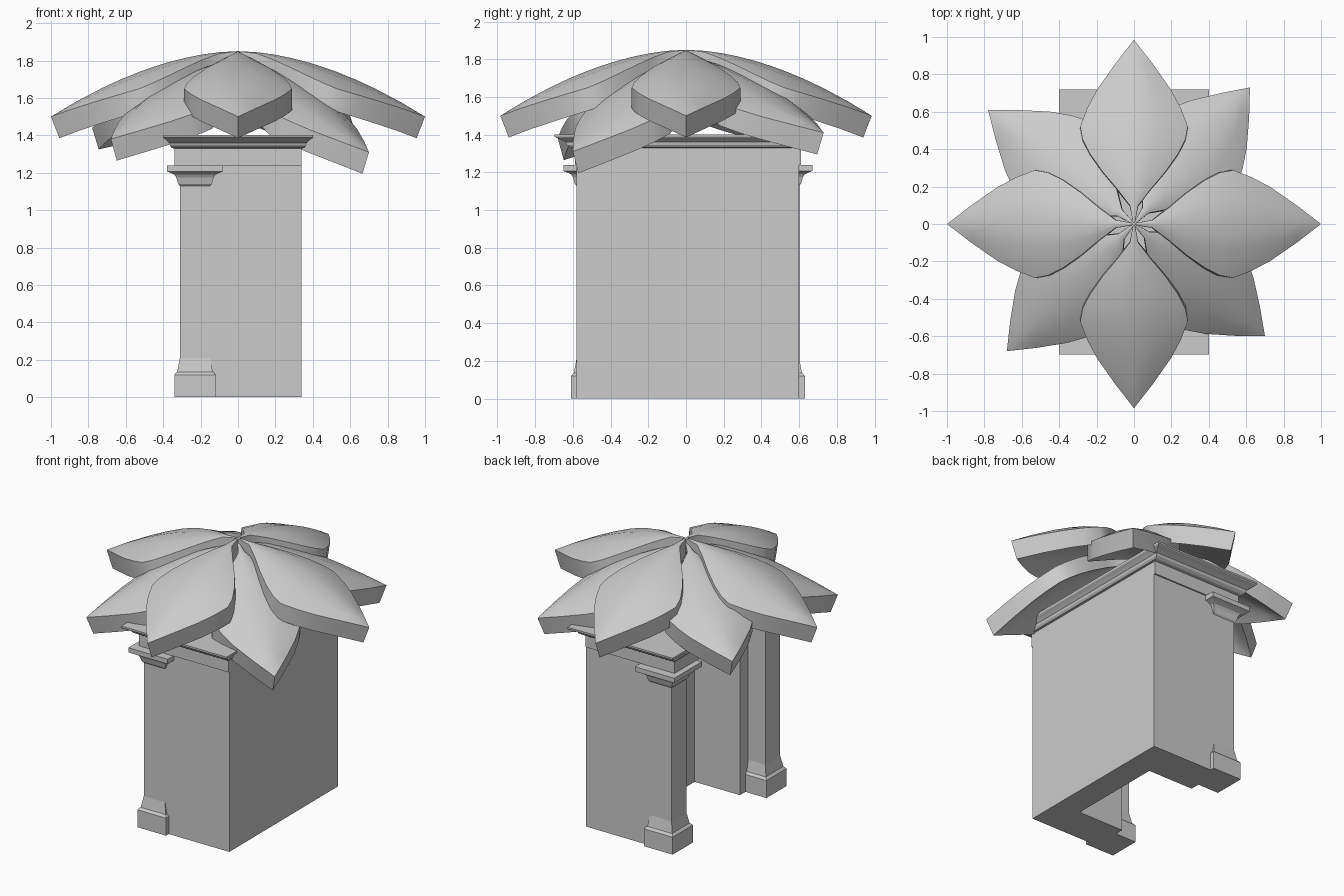
import bpy, bmesh, math

if "Cube" in bpy.data.objects:
    bpy.data.objects.remove(bpy.data.objects["Cube"])

def finish(name, bm, smooth=None):
    bmesh.ops.remove_doubles(bm, verts=bm.verts, dist=0.0005)
    bmesh.ops.recalc_face_normals(bm, faces=bm.faces)
    me = bpy.data.meshes.new(name)
    bm.to_mesh(me)
    bm.free()
    ob = bpy.data.objects.new(name, me)
    bpy.context.collection.objects.link(ob)
    if smooth:
        bpy.ops.object.select_all(action='DESELECT')
        ob.select_set(True)
        bpy.context.view_layer.objects.active = ob
        bpy.ops.object.shade_smooth_by_angle(angle=math.radians(smooth))
    return ob

def loft(name, cx, cy, rings):
    """Stack of rectangles (half x, half y, z) joined into a solid."""
    bm = bmesh.new()
    loops = [[bm.verts.new((cx + sx * hx, cy + sy * hy, z))
              for sx, sy in ((-1, -1), (1, -1), (1, 1), (-1, 1))] for hx, hy, z in rings]
    for a, b in zip(loops, loops[1:]):
        for i in range(4):
            j = (i + 1) % 4
            bm.faces.new((a[i], a[j], b[j], b[i]))
    bm.faces.new(loops[0])
    bm.faces.new(loops[-1])
    return finish(name, bm)

CY = 0.01

# U-shaped wall, open towards -x
plan = [(-.18, -.58), (.34, -.58), (.34, .60), (-.18, .60),
        (-.18, .345), (.165, .345), (.165, -.33), (-.18, -.33)]
bm = bmesh.new()
low = bm.faces.new([bm.verts.new((x, y, 0)) for x, y in plan])
ext = bmesh.ops.extrude_face_region(bm, geom=[low], use_keep_orig=True)
for v in [g for g in ext['geom'] if isinstance(g, bmesh.types.BMVert)]:
    v.co.z = 1.24
finish("wall", bm)

# Corner columns with plinth, shaft and moulded capital
column = [(.11, 0), (.11, .12), (.10, .132), (.095, .135), (.081, .21),
          (.081, 1.13), (.09, 1.14), (.10, 1.175), (.11, 1.19),
          (.132, 1.2), (.15, 1.207), (.15, 1.24)]
for name, s in (("front_column", -1), ("back_column", 1)):
    loft(name, -.23, CY + s * .51, [(h, h, z) for h, z in column])

# Entablature and flared cornice
scale = [(1, 1.24), (1, 1.33), (1.04, 1.332), (1.07, 1.345), (1.08, 1.36),
         (1.13, 1.375), (1.17, 1.385), (1.18, 1.39), (1.18, 1.402)]
loft("cornice", 0, CY, [(.34 * k, .60 * k, z) for k, z in scale])

# Leaf-shaped roof petals: outline as (radius, half width)
outline = [(0, .004), (.10, .022), (.19, .09), (.28, .165), (.38, .235), (.46, .275), (.53, .288),
           (.63, .25), (.73, .197), (.87, .10), (1, 0)]
ACROSS = [-1, -.5, 0, .5, 1]

def petal(name, angle, length, z_root, z_tip, power):
    bm = bmesh.new()
    c, s = math.cos(angle), math.sin(angle)
    def sheet(shift_r, shift_z):
        grid = []
        for r, w in outline:
            row = []
            for t in ACROSS:
                rr = r * length - shift_r * r
                z = z_root - (z_root - z_tip) * r ** power
                z -= .09 * t * t * w / .288 + shift_z
                row.append(bm.verts.new((c * rr - s * t * w, s * rr + c * t * w, z)))
            grid.append(row)
        return grid
    top, bot = sheet(0, 0), sheet(.045, .115)
    n = len(ACROSS) - 1
    for i in range(len(outline) - 1):
        for g in (top, bot):
            for j in range(n):
                bm.faces.new((g[i][j], g[i][j + 1], g[i + 1][j + 1], g[i + 1][j]))
        for j in (0, n):
            bm.faces.new((top[i][j], top[i + 1][j], bot[i + 1][j], bot[i][j]))
    for j in range(n):
        bm.faces.new((top[0][j], top[0][j + 1], bot[0][j + 1], bot[0][j]))
    finish(name, bm, 35)

# Upper ring of four straight petals
for i, name in enumerate(("right", "back", "left", "front")):
    petal(f"upper_petal_{name}", i * math.pi / 2, 1.0 if i % 2 == 0 else .985, 1.85, 1.5, 1.8)

# Lower ring of four drooping petals, each with its own tip
for name, x, y, z in (("back_right", .62, .73, 1.41), ("back_left", -.78, .61, 1.44),
                      ("front_left", -.68, -.68, 1.38), ("front_right", .70, -.60, 1.31)):
    petal(f"lower_petal_{name}", math.atan2(y, x), math.hypot(x, y), 1.82, z, 1.4)
